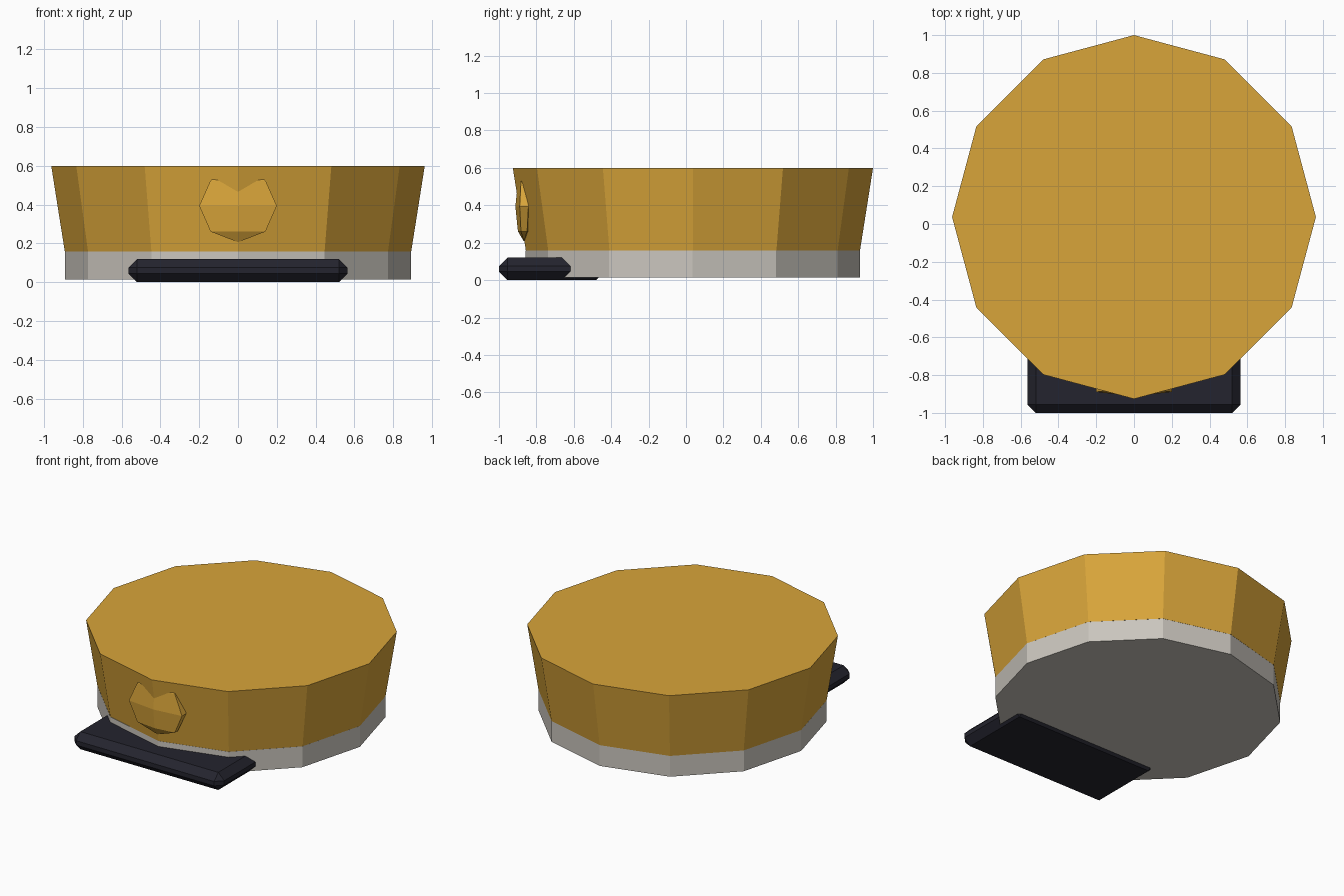
import bpy, bmesh, math

if "Cube" in bpy.data.objects:
    bpy.data.objects.remove(bpy.data.objects["Cube"])


def material(name, rgb):
    m = bpy.data.materials.new(name)
    m.diffuse_color = (*rgb, 1)
    m.use_nodes = True
    m.node_tree.nodes["Principled BSDF"].inputs["Base Color"].default_value = m.diffuse_color
    return m


ochre = material("ochre_cloth", (0.694, 0.376, 0.042))
grey = material("light_grey_band", (0.59, 0.56, 0.51))
dark = material("dark_visor", (0.0176, 0.0176, 0.0273))


def finish(bm, name, mat):
    bmesh.ops.recalc_face_normals(bm, faces=bm.faces)
    mesh = bpy.data.meshes.new(name)
    bm.to_mesh(mesh)
    bm.free()
    mesh.materials.append(mat)
    obj = bpy.data.objects.new(name, mesh)
    bpy.context.collection.objects.link(obj)
    return obj


def lathe(name, mat, sides, cy, rings, depth=1.0):
    """Stack polygon rings (z, radius); a corner points to the front."""
    bm = bmesh.new()
    loops = []
    for z, r in rings:
        n = sides if r > 0 else 1
        loops.append([bm.verts.new((r * math.sin(2 * math.pi * i / sides),
                                    cy - depth * r * math.cos(2 * math.pi * i / sides), z))
                      for i in range(n)])
    for a, b in zip(loops, loops[1:]):
        for i in range(sides):
            j = (i + 1) % sides
            quad = [a[i % len(a)], a[j % len(a)], b[j % len(b)], b[i % len(b)]]
            bm.faces.new(list(dict.fromkeys(quad)))
    for end in (loops[0], loops[-1]):
        if len(end) > 1:
            bm.faces.new(end)
    return finish(bm, name, mat)


# Headband and flared crown, twelve sides
lathe("headband", grey, 12, 0.036, [(0.015, 0.893), (0.157, 0.893)])
lathe("crown", ochre, 12, 0.037, [(0.157, 0.893), (0.6, 0.963)])

# Flattened six-sided ball badge, half sunk into the crown
BR, BH, BZ = 0.231, 0.187, 0.393
lathe("badge", ochre, 6, -0.866,
      [(BZ - BH * math.cos(k * math.pi / 4), BR * math.sin(k * math.pi / 4) if 0 < k < 4 else 0)
       for k in range(5)], depth=0.2)

# Visor: chamfered slab reaching under the headband
bm = bmesh.new()
bmesh.ops.create_cube(bm, size=1)
for v in bm.verts:
    v.co = (v.co.x * 1.13, v.co.y * 0.565 - 0.7175, v.co.z * 0.12 + 0.06)
bmesh.ops.bevel(bm, geom=bm.edges[:], offset=0.045, segments=1, affect='EDGES')
finish(bm, "visor", dark)
